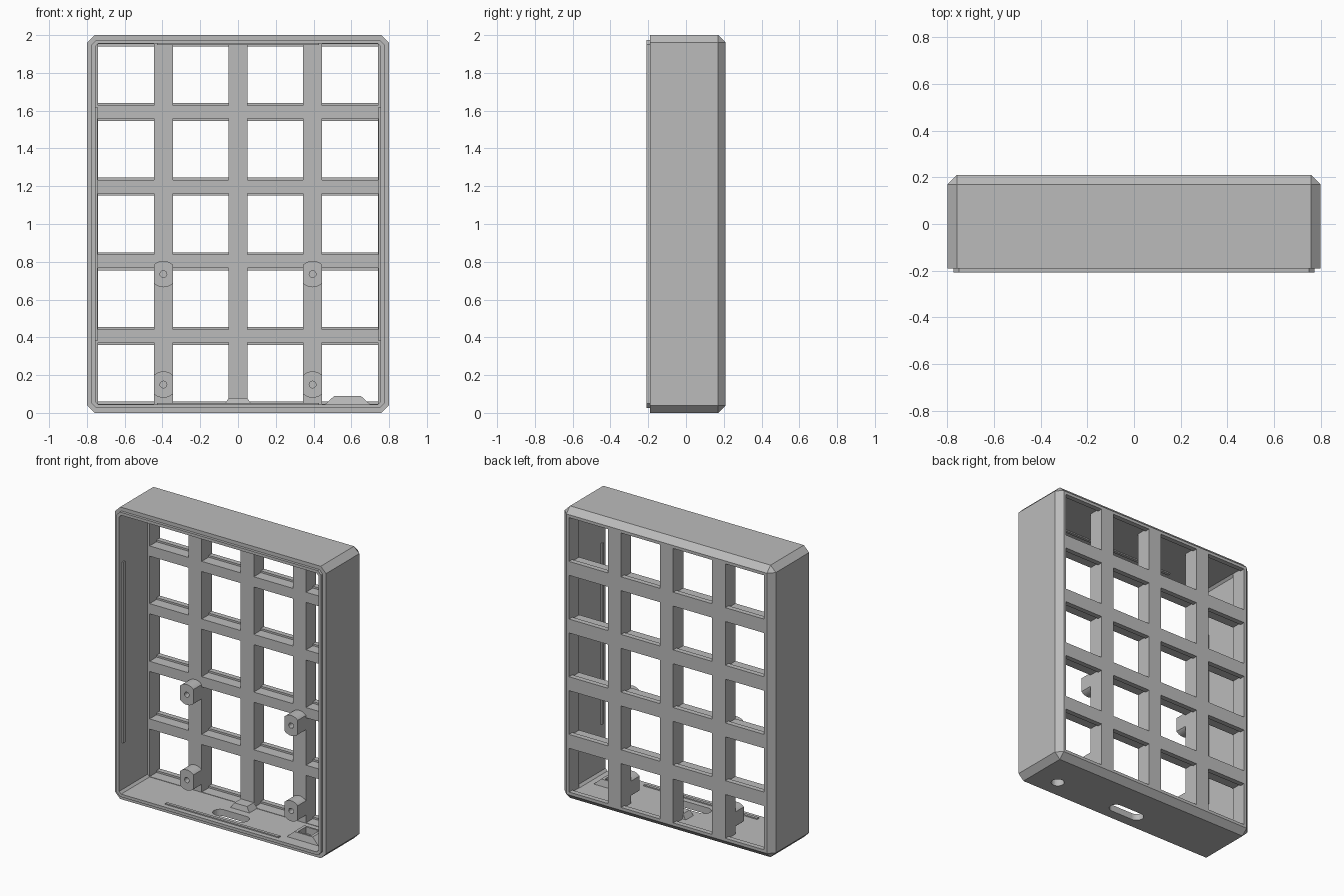
import bpy, bmesh, math
from mathutils import Matrix, Vector

old = bpy.data.objects.get("Cube")
if old:
    bpy.data.objects.remove(old, do_unlink=True)

COLOUR = (0.5, 0.5, 0.5, 1)
grey = bpy.data.materials.new("plain_grey")
grey.use_nodes = True
grey.diffuse_color = COLOUR
grey.node_tree.nodes["Principled BSDF"].inputs["Base Color"].default_value = COLOUR


def finish(name, bm):
    bmesh.ops.recalc_face_normals(bm, faces=bm.faces)
    mesh = bpy.data.meshes.new(name)
    bm.to_mesh(mesh)
    bm.free()
    mesh.materials.append(grey)
    obj = bpy.data.objects.new(name, mesh)
    bpy.context.collection.objects.link(obj)
    return obj


def add_box(bm, xs, ys, zs, taper=(1, 1)):
    """Box between limits; taper narrows the top in x and y."""
    mid = Vector([(a + b) / 2 for a, b in (xs, ys, zs)])
    size = [b - a for a, b in (xs, ys, zs)]
    verts = bmesh.ops.create_cube(bm, size=1)["verts"]
    for v in verts:
        if v.co.z > 0:
            v.co.x *= taper[0]
            v.co.y *= taper[1]
        v.co = mid + Vector([c * s for c, s in zip(v.co, size)])
    return verts


def box(name, *args):
    bm = bmesh.new()
    add_box(bm, *args)
    return finish(name, bm)


def prism(name, points, start, depth):
    """Extrude a closed outline of 3D points along a vector."""
    bm = bmesh.new()
    face = bm.faces.new([bm.verts.new(Vector(p) + Vector(start)) for p in points])
    moved = bmesh.ops.extrude_face_region(bm, geom=[face])["geom"]
    bmesh.ops.translate(bm, vec=depth, verts=[g for g in moved if isinstance(g, bmesh.types.BMVert)])
    return finish(name, bm)


def rect(half_x, low, high, cut):
    """Rectangle outline in x and z with cut corners."""
    return [(half_x - cut, 0, low), (half_x, 0, low + cut), (half_x, 0, high - cut),
            (half_x - cut, 0, high), (cut - half_x, 0, high), (-half_x, 0, high - cut),
            (-half_x, 0, low + cut), (cut - half_x, 0, low)]


def arc(radius, first, last, steps):
    return [(radius * math.cos(a), radius * math.sin(a))
            for a in (first + (last - first) * i / steps for i in range(steps + 1))]


def boolean(obj, cutter, operation="DIFFERENCE"):
    mod = obj.modifiers.new("bool", "BOOLEAN")
    mod.operation = operation
    mod.solver = "EXACT"
    mod.object = cutter
    bpy.context.view_layer.objects.active = obj
    bpy.ops.object.modifier_apply(modifier=mod.name)
    bpy.data.objects.remove(cutter, do_unlink=True)


# Outer case: cut corners along the depth and around the back edge
bm = bmesh.new()
add_box(bm, (-0.8, 0.8), (-0.19, 0.21), (0, 2))
edges = [e for e in bm.edges if max(v.co.y for v in e.verts) > 0]
bmesh.ops.bevel(bm, geom=edges, offset=0.04, segments=1, affect="EDGES", clamp_overlap=True)
case = finish("case_shell", bm)

# Raised lip around the open front
boolean(case, prism("lip", rect(0.775, 0.025, 1.975, 0.025), (0, -0.208, 0), (0, 0.1, 0)), "UNION")

# Main cavity
boolean(case, prism("cavity", rect(0.755, 0.045, 1.955, 0.015), (0, -0.3, 0), (0, 0.4, 0)))

# Grid of square openings, with clip recesses above and below each one
PITCH = 0.395
cells = [((i - 1.5) * PITCH, 1 + (j - 2) * PITCH) for i in range(4) for j in range(5)]
for half_z, y0, y1 in ((0.15, 0.05, 0.3), (0.1625, 0.06, 0.175)):
    bm = bmesh.new()
    for x, z in cells:
        add_box(bm, (x - 0.1475, x + 0.1475), (y0, y1), (z - half_z, z + half_z))
    boolean(case, finish("openings", bm))

# Cable slot in the floor
ends = [(x + 0.085, y) for x, y in arc(0.045, -math.pi / 2, math.pi / 2, 12)]
ends += [(x - 0.085, y) for x, y in arc(0.045, math.pi / 2, math.pi * 1.5, 12)]
boolean(case, prism("slot", [(x, y, 0) for x, y in ends], (0, -0.075, -0.05), (0, 0, 0.2)))

# Round button hole in the floor, with a tapered pocket block over it
BX, BY = 0.58, -0.065
hole = [(x, y, 0) for x, y in arc(0.042, 0, math.tau, 24)[:-1]]
boolean(case, prism("button_hole", hole, (BX, BY, -0.05), (0, 0, 0.2)))
block = box("button_pocket", (BX - 0.125, BX + 0.125), (BY - 0.065, BY + 0.065),
            (0.04, 0.09), (0.56, 0.85))
boolean(block, box("pocket_cut", (BX - 0.05, BX + 0.05), (BY - 0.043, BY + 0.043), (0, 0.2)))

# Small tapered foot in front of the centre bar
box("centre_foot", (-0.075, 0.075), (0.02, 0.11), (0.04, 0.08), (0.65, 0.8))

# Four screw posts with rounded ends and flat sides
half = math.acos(0.05 / 0.07)
outline = arc(0.07, half, math.pi - half, 10) + arc(0.07, math.pi + half, math.tau - half, 10)
bore = arc(0.018, 0, math.tau, 16)[:-1]
for side, sx in (("left", 1), ("right", -1)):
    for level, z in (("upper", 0.735), ("lower", 0.15)):
        post = prism(f"screw_post_{level}_{side}", [(x, 0, v) for x, v in outline],
                     (sx * 0.395, 0.01, z), (0, 0.095, 0))
        boolean(post, prism("bore", [(x, 0, v) for x, v in bore],
                            (sx * 0.395, -0.05, z), (0, 0.13, 0)))

# Thin snap ridges inside the front rim
for side, sx in (("left", 1), ("right", -1)):
    box(f"snap_ridge_{side}", sorted((sx * 0.745, sx * 0.757)), (-0.175, -0.155), (0.38, 1.62))
for level, z in (("bottom", 0.043), ("top", 1.947)):
    box(f"snap_ridge_{level}", (-0.43, 0.43), (-0.175, -0.155), (z, z + 0.01))
